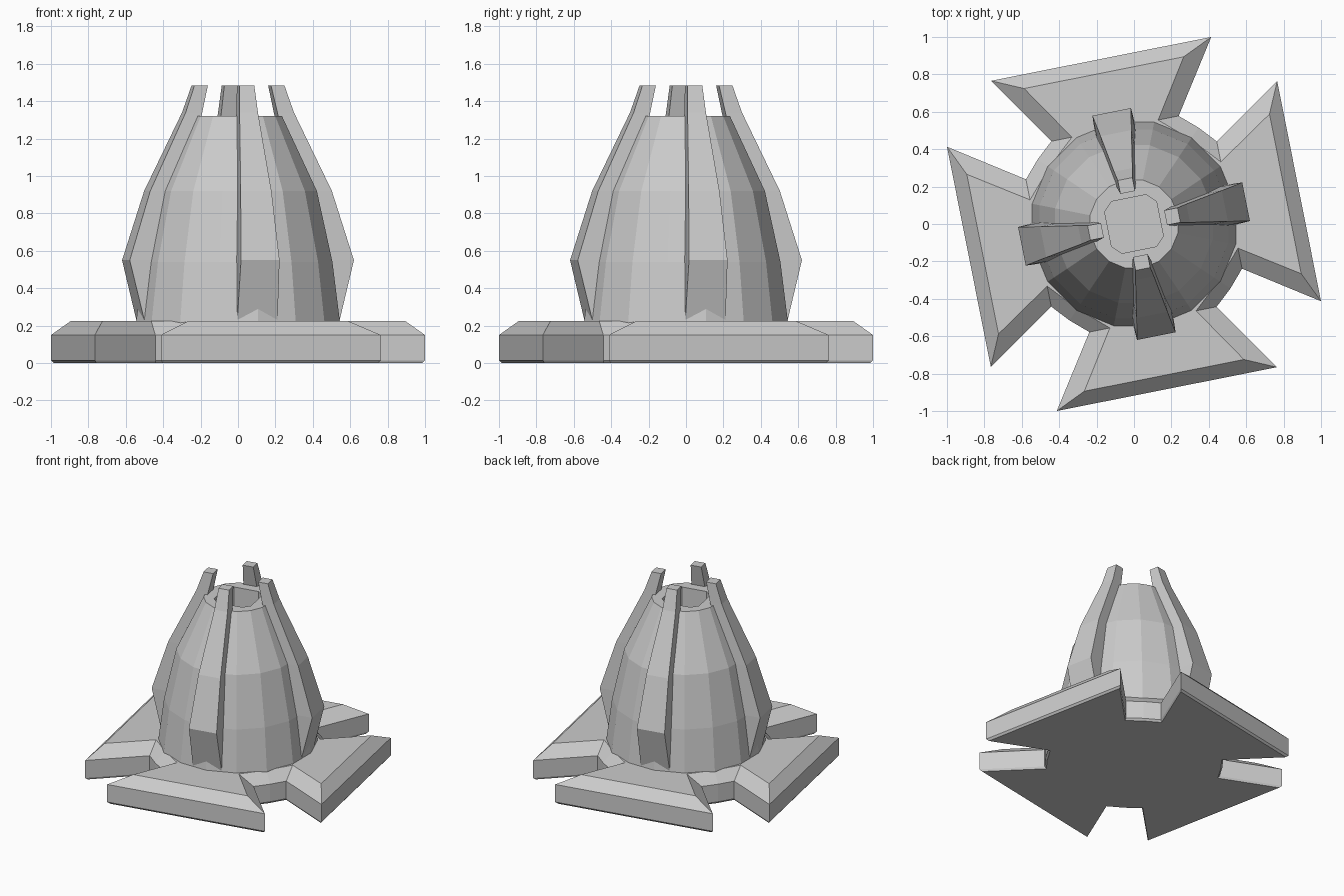
import bpy, bmesh, math
from mathutils import Matrix, Vector

if "Cube" in bpy.data.objects:
    bpy.data.objects.remove(bpy.data.objects["Cube"])

TWIST = math.radians(11.25)   # whole model is turned by half a body facet

grey = bpy.data.materials.new("plain grey")
grey.use_nodes = True
COLOUR = (0.6, 0.6, 0.6, 1)
grey.diffuse_color = COLOUR
grey.node_tree.nodes["Principled BSDF"].inputs["Base Color"].default_value = COLOUR


def loft(name, rings, angle=0.0):
    """Skin a stack of equal-length point rings and cap both ends."""
    bm = bmesh.new()
    loops = [[bm.verts.new(p) for p in ring] for ring in rings]
    for a, b in zip(loops, loops[1:]):
        n = len(a)
        for i in range(n):
            j = (i + 1) % n
            bm.faces.new((a[i], a[j], b[j], b[i]))
    bm.faces.new(loops[0])
    bm.faces.new(loops[-1])
    bmesh.ops.recalc_face_normals(bm, faces=bm.faces)
    bmesh.ops.rotate(bm, cent=(0, 0, 0), verts=bm.verts,
                     matrix=Matrix.Rotation(angle + TWIST, 3, 'Z'))
    mesh = bpy.data.meshes.new(name)
    bm.to_mesh(mesh)
    bm.free()
    mesh.materials.append(grey)
    obj = bpy.data.objects.new(name, mesh)
    bpy.context.collection.objects.link(obj)
    return obj


def cross_ring(outer, half, root, root_half, notch, z):
    """Outline of four flared feet joined by shallow notches."""
    quarter = [(root, -root_half), (outer, -half), (outer, half),
               (root, root_half), (notch * math.sqrt(0.5),) * 2]
    return [Matrix.Rotation(k * math.pi / 2, 3, 'Z') @ Vector((x, y, z))
            for k in range(4) for x, y in quarter]


def circle(radius, z, angles):
    return [(radius * math.cos(a), radius * math.sin(a), z) for a in angles]


# Cross-shaped base with bevelled upper edge and thin lower chamfer
full = (0.9, 0.6, 0.52, 0.347, 0.62)
loft("base", [
    cross_ring(0.888, 0.585, 0.515, 0.335, 0.608, 0),
    cross_ring(*full, 0.015),
    cross_ring(*full, 0.15),
    cross_ring(0.825, 0.435, 0.52, 0.235, 0.545, 0.225),
])

# Faceted tapering body
sixteen = [k * math.pi / 8 for k in range(16)]
profile = [(0.555, 0.2), (0.555, 0.225), (0.515, 0.54), (0.43, 0.92), (0.24, 1.32)]
body = loft("body", [circle(r, z, sixteen) for r, z in profile])

# Eight-sided bore with alternating long and short sides
bore_angles = [k * math.pi / 2 + s * math.radians(33.75) for k in range(4) for s in (-1, 1)]
bore = loft("bore_cutter", [circle(0.17, z, bore_angles) for z in (0.9, 1.5)])
bore.hide_render = True
bore.hide_viewport = True
cut = body.modifiers.new("bore", 'BOOLEAN')
cut.operation = 'DIFFERENCE'
cut.solver = 'EXACT'
cut.object = bore

# Four ribs rising past the rim: height, inner radius, outer radius, half width
rib = [(0.2, 0.4, 0.525, 0.11), (0.55, 0.38, 0.611, 0.105), (0.92, 0.3, 0.495, 0.084),
       (1.34, 0.205, 0.295, 0.05), (1.485, 0.172, 0.245, 0.04)]
for k, side in enumerate(("left", "back", "right", "front")):
    loft(side + "_rib", [[(i, -w, z), (o, -w, z), (o, w, z), (i, w, z)]
                         for z, i, o, w in rib], k * math.pi / 2)
